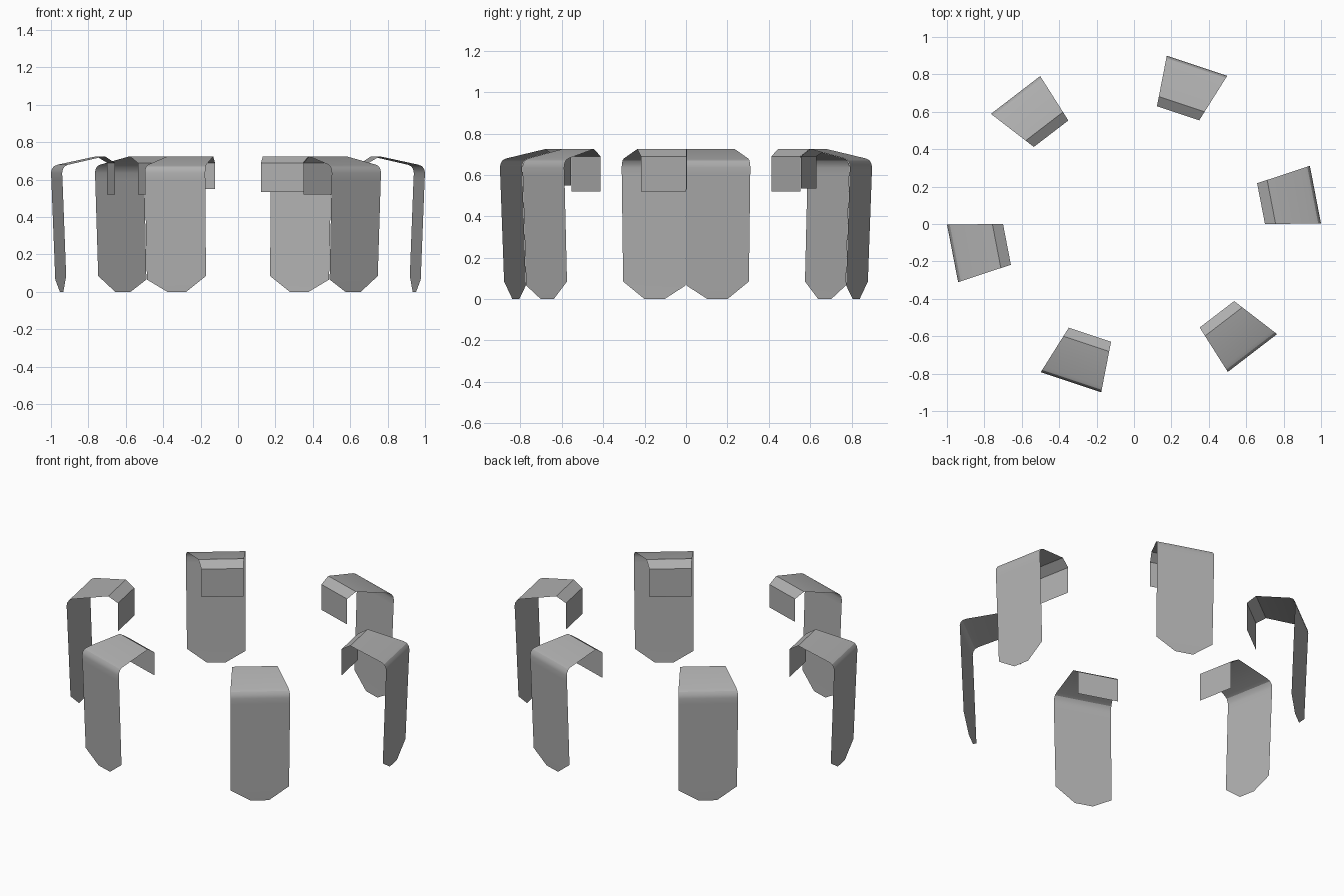
import bpy
import math

if "Cube" in bpy.data.objects:
    bpy.data.objects.remove(bpy.data.objects["Cube"])

Y_SCALE = 0.914          # the ring is slightly elliptical
SPAN = 19.8              # degrees covered by each plate
FLAP_Z = [0.53, 0.535, 0.52, 0.52, 0.55, 0.52]

# radius / height section from the side wall over the top to the inner lip
PROFILE = [(0.998, 0.60), (1.0, 0.635), (0.996, 0.655), (0.985, 0.671),
           (0.965, 0.68), (0.757, 0.725), (0.70, 0.69)]

grey = bpy.data.materials.new("dark_grey")
grey.diffuse_color = (0.43, 0.43, 0.43, 1)
grey.use_nodes = True
grey.node_tree.nodes["Principled BSDF"].inputs["Base Color"].default_value = grey.diffuse_color


def ring_point(r, deg, z):
    a = math.radians(deg)
    return (r * math.cos(a), r * math.sin(a) * Y_SCALE, z)


def chord_point(r, start, t, z):
    a, b = ring_point(r, start, z), ring_point(r, start + SPAN, z)
    return tuple(p + (q - p) * t for p, q in zip(a, b))


def make_plate(index):
    start = index * 60 + 0.1
    # clipped lower end of the wall
    verts = [chord_point(0.972, start, 0.34, 0), chord_point(0.972, start, 0.66, 0),
             ring_point(0.977, start + SPAN, 0.085), ring_point(0.977, start, 0.066)]
    faces = [(0, 1, 2, 3)]
    # wall, rounded shoulder, sloping top and hanging lip
    prev = (3, 2)
    for r, z in PROFILE + [(0.70, FLAP_Z[index])]:
        n = len(verts)
        verts += [ring_point(r, start, z), ring_point(r, start + SPAN, z)]
        faces.append((prev[0], prev[1], n + 1, n))
        prev = (n, n + 1)
    mesh = bpy.data.meshes.new("hooked_plate")
    mesh.from_pydata(verts, [], faces)
    mesh.materials.append(grey)
    mesh.update()
    obj = bpy.data.objects.new(f"hooked_plate_{index + 1}", mesh)
    bpy.context.collection.objects.link(obj)
    bpy.ops.object.select_all(action='DESELECT')
    obj.select_set(True)
    bpy.context.view_layer.objects.active = obj
    bpy.ops.object.shade_smooth_by_angle(angle=math.radians(30))


for i in range(6):
    make_plate(i)
